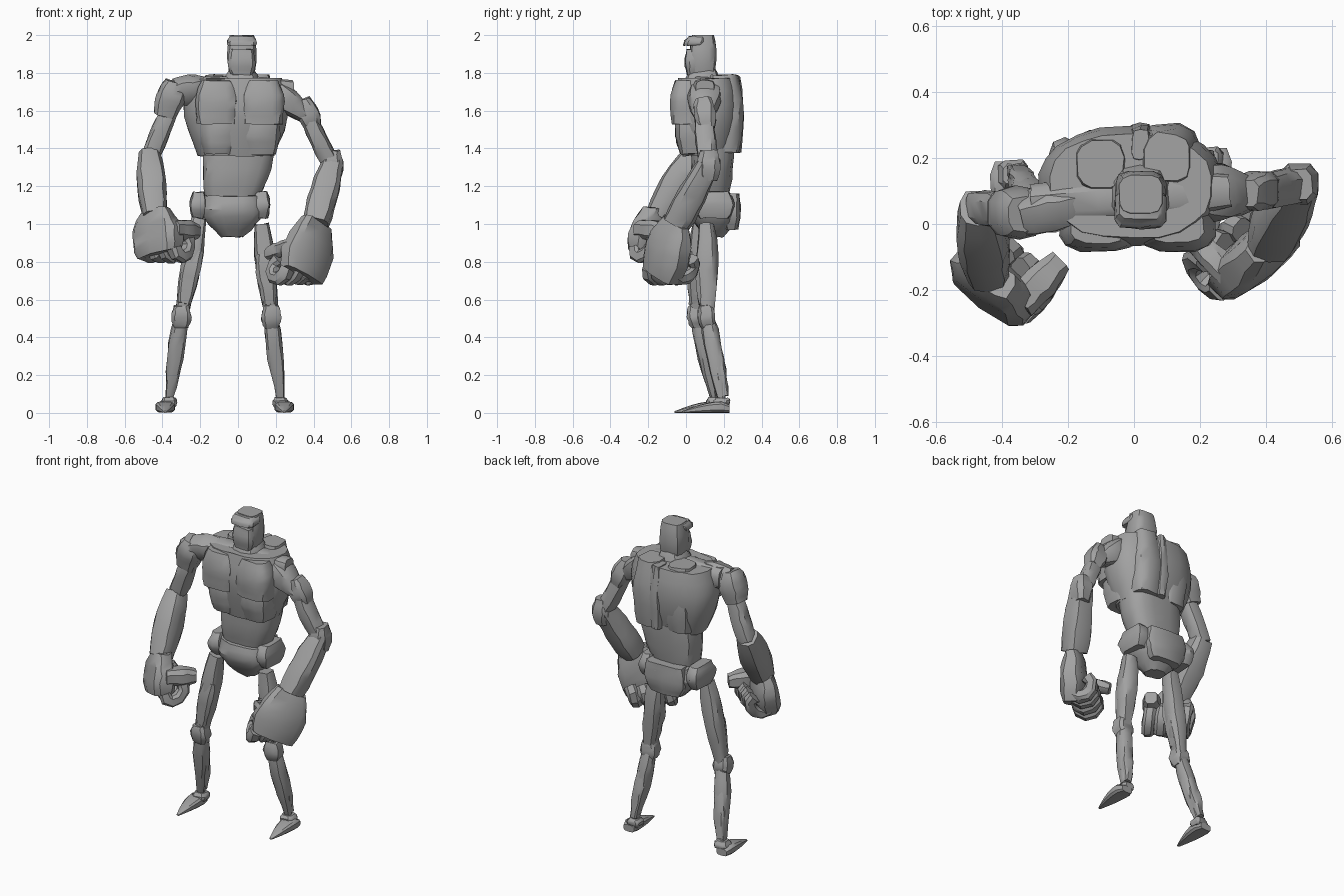
import bpy
import bmesh
import math
import random
from mathutils import Vector

random.seed(4)
if "Cube" in bpy.data.objects:
    bpy.data.objects.remove(bpy.data.objects["Cube"])

RIGHTWARD, BACKWARD, UPWARD = Vector((1, 0, 0)), Vector((0, 1, 0)), Vector((0, 0, 1))
SIDES = {"left": 1, "right": -1}

# Single stone colour
stone = bpy.data.materials.new("stone grey")
stone.use_nodes = True
colour = (.36, .36, .36, 1)
stone.diffuse_color = colour
shader = next(node for node in stone.node_tree.nodes if node.type == "BSDF_PRINCIPLED")
shader.inputs["Base Color"].default_value = colour


def power(value, exponent):
    return math.copysign(abs(value) ** exponent, value)


def loft(name, rings, sides=10, square=.7, axis=None, side=RIGHTWARD, rough=.004):
    """Skin rounded-box rings, each given as centre, half width, half depth."""
    bm = bmesh.new()
    centres = [ring[0] for ring in rings]
    loops = []
    for i, (centre, wide, deep) in enumerate(rings):
        previous, following = centres[max(i - 1, 0)], centres[min(i + 1, len(rings) - 1)]
        tangent = (axis or following - previous).normalized()
        across = (side - tangent * side.dot(tangent)).normalized()
        outward = tangent.cross(across)
        loop = []
        for k in range(sides):
            angle = math.tau * (k + .5) / sides
            chip = Vector([random.uniform(-rough, rough) for _ in centre])
            loop.append(bm.verts.new(
                centre + chip
                + across * wide * power(math.cos(angle), square)
                + outward * deep * power(math.sin(angle), square)))
        loops.append(loop)
    for low, high in zip(loops, loops[1:]):
        for k in range(sides):
            n = (k + 1) % sides
            bm.faces.new((low[k], low[n], high[n], high[k]))
    bm.faces.new(loops[0])
    bm.faces.new(loops[-1])
    bmesh.ops.recalc_face_normals(bm, faces=bm.faces)
    mesh = bpy.data.meshes.new(name)
    bm.to_mesh(mesh)
    bm.free()
    mesh.materials.append(stone)
    obj = bpy.data.objects.new(name, mesh)
    bpy.context.collection.objects.link(obj)
    bpy.ops.object.select_all(action="DESELECT")
    obj.select_set(True)
    bpy.context.view_layer.objects.active = obj
    bpy.ops.object.shade_smooth_by_angle(angle=math.radians(35))


def swell(t, first, last, peak):
    """Relative thickness: rises from first to full at the peak, falls to last."""
    if t < peak:
        return first + (1 - first) * math.sin(math.pi / 2 * t / peak)
    return last + (1 - last) * math.cos(math.pi / 2 * (t - peak) / (1 - peak))


def limb(name, start, end, wide, deep, first=.7, last=.7, peak=.5,
         steps=6, grounded=False, **style):
    """Swelling form between two points; grounded ones rest on the floor."""
    start, end = Vector(start), Vector(end)
    rings = []
    for i in range(steps + 1):
        t = i / steps
        scale = swell(t, first, last, peak)
        centre = start.lerp(end, t)
        if grounded:
            centre += UPWARD * deep * scale
        rings.append((centre, wide * scale, deep * scale))
    loft(name, rings, **style)


def block(name, x, y, bottom, top, wide, deep, **style):
    """Upright form with level rings."""
    limb(name, (x, y, bottom), (x, y, top), wide, deep, axis=UPWARD, **style)


# Head with jaw, eye slit at the front and sloping brow
block("neck", .02, .09, 1.7, 1.83, .1, .1, first=.9, last=.6, peak=.2)
block("head", .02, .09, 1.78, 2, .079, .072, first=.8, last=.82, sides=12, square=.55, rough=.002)
block("jaw", .02, .05, 1.79, 1.925, .074, .057, first=.8, last=.85, square=.5, rough=.003)
limb("brow", (.02, .04, 1.945), (.02, .06, 1.995), .079, .06, first=.95, last=.8,
     peak=.3, axis=UPWARD, square=.5, rough=.003)

# Rib cage, with broad shoulder yoke and spine
block("chest", -.01, .115, 1.36, 1.77, .28, .18, first=.72, last=.88, peak=.65,
      sides=22, square=.85, rough=.004)
limb("shoulder_yoke", (-.31, .06, 1.71), (.29, .1, 1.71), .075, .075, first=.85, last=.7,
     side=BACKWARD, sides=12)
block("spine", .02, .24, 1.38, 1.78, .04, .068, first=.8)

# Breast plates, rib plates and back slabs on both sides
for label, sign in SIDES.items():
    x = .01 + sign * .12
    block(label + "_breast_plate", x, .0, 1.53, 1.76, .118, .083,
          first=.92, sides=12, square=.6, rough=.004)
    block(label + "_rib_plate", x - sign * .01, .055, 1.37, 1.56, .108, .115,
          first=.75, last=.95, peak=.7, sides=12, rough=.004)
    block(label + "_back_slab", sign * .1, .19 + sign * .012, 1.38, 1.79, .1, .105,
          first=.8, last=.7, sides=12, rough=.005)

# Waist flares upward, pelvis tapers down like a bowl
limb("waist", (-.04, .14, 1.08), (.01, .14, 1.4), .19, .115,
     first=.65, last=1, peak=.95, axis=UPWARD, sides=16)
block("pelvis", -.03, .15, .93, 1.15, .17, .135, first=.35, last=.9, peak=.7,
      sides=16, rough=.005)
block("tail_plate", -.03, .24, .97, 1.16, .14, .05, last=.9, square=.5)
for label, x in (("left", .125), ("right", -.21)):
    block(label + "_hip_block", x, .15, 1.03, 1.17, .046, .11, square=.45)

# Left arm joints and pieces
shoulder, elbow = Vector((.3, .08, 1.7)), Vector((.5, .12, 1.3))
wrist = Vector((.41, -.05, 1))
limb("left_shoulder", (.17, .1, 1.72), (.36, .09, 1.57), .075, .09, last=.5, peak=.3)
limb("left_arm_collar", (.34, .09, 1.66), (.405, .11, 1.5), .058, .06, sides=8, square=.5)
limb("left_upper_arm", shoulder.lerp(elbow, .3), elbow, .05, .056, first=.8, last=.9)
limb("left_elbow_guard", elbow + UPWARD * .09, elbow - UPWARD * .07, .06, .065, sides=8)
limb("left_forearm", elbow + UPWARD * .02, wrist, .078, .08, first=.75, last=.9, peak=.7)

# Right arm joints and pieces
shoulder, elbow = Vector((-.33, .03, 1.68)), Vector((-.47, .05, 1.34))
wrist = Vector((-.44, -.15, 1.04))
limb("right_shoulder_cap", (-.16, .07, 1.72), (-.34, .03, 1.7), .07, .08, last=.85)
limb("right_shoulder", shoulder + UPWARD * .07, (-.39, .04, 1.57), .078, .08, last=.75, peak=.4)
limb("right_upper_arm", shoulder.lerp(elbow, .2), elbow, .053, .057, first=.85, last=.85)
limb("right_forearm", elbow + UPWARD * .03, wrist, .08, .088, first=.72, last=.8)


def hand(label, wrist, knuckles, lift, thumb_size):
    """Closed fist; lift tips the curled fingers upward."""
    sign = SIDES[label]
    wrist, knuckles = Vector(wrist), Vector(knuckles)
    across = Vector((sign * .77, .64, 0))
    palm = Vector((-sign * .64, .77, lift)).normalized()
    down = (knuckles - wrist).normalized()
    limb(label + "_palm", wrist, knuckles + down * .04, .15, .075,
         first=.6, last=.85, peak=.6, side=across, square=.6, rough=.006)
    # Fingers follow an arc that rolls back into the palm
    for finger in range(4):
        root = knuckles + across * (finger - 1.5) * .07
        rings = []
        for i in range(7):
            curl = math.radians(40 * i)
            centre = root + (palm * (1 - math.cos(curl)) + down * math.sin(curl)) * .06
            rings.append((centre, .037, .037))
        loft(f"{label}_finger_{finger + 1}", rings, sides=8, side=across, rough=.003)
    root = wrist.lerp(knuckles, .5) - across * .11
    limb(label + "_thumb", root, root + palm * .19 + down * .05, thumb_size, thumb_size,
         first=.9, side=across, sides=8)


hand("left", (.415, -.05, 1.01), (.345, -.125, .765), lift=0, thumb_size=.042)
hand("right", (-.44, -.15, 1.07), (-.42, -.195, .875), lift=.2, thumb_size=.055)


def leg(label, hip, knee, ankle):
    """Thigh with plate, knee guard, calf with back plate, and pointed foot."""
    hip, knee, ankle = Vector(hip), Vector(knee), Vector(ankle)
    plate = {"sides": 8, "square": .5}
    front, back = -BACKWARD * .012, BACKWARD * .02
    limb(label + "_thigh", hip + UPWARD * .05, knee, .056, .058, last=.6, peak=.4)
    limb(label + "_thigh_plate", hip.lerp(knee, .25) + front, hip.lerp(knee, .85) + front,
         .053, .052, first=.85, peak=.3, **plate)
    limb(label + "_knee_guard", knee + UPWARD * .06 + front, knee - UPWARD * .06,
         .055, .05, **plate)
    limb(label + "_calf", knee, ankle, .046, .046, last=.4, peak=.3)
    limb(label + "_calf_plate", knee.lerp(ankle, .3) + back, knee.lerp(ankle, .95) + back,
         .036, .032, last=.55, peak=.4, **plate)
    limb(label + "_ankle", ankle + UPWARD * .01, ankle - UPWARD * .04, .045, .045, **plate)
    heel = Vector((ankle.x + SIDES[label] * .02, ankle.y + .04, 0))
    limb(label + "_foot", heel, heel - BACKWARD * .25, .053, .031, last=.15, peak=.15,
         grounded=True, axis=-BACKWARD, square=.6, rough=0)


leg("left", (.125, .11, .95), (.175, .115, .51), (.225, .19, .07))
leg("right", (-.205, .08, .98), (-.3, .06, .51), (-.365, .15, .07))
